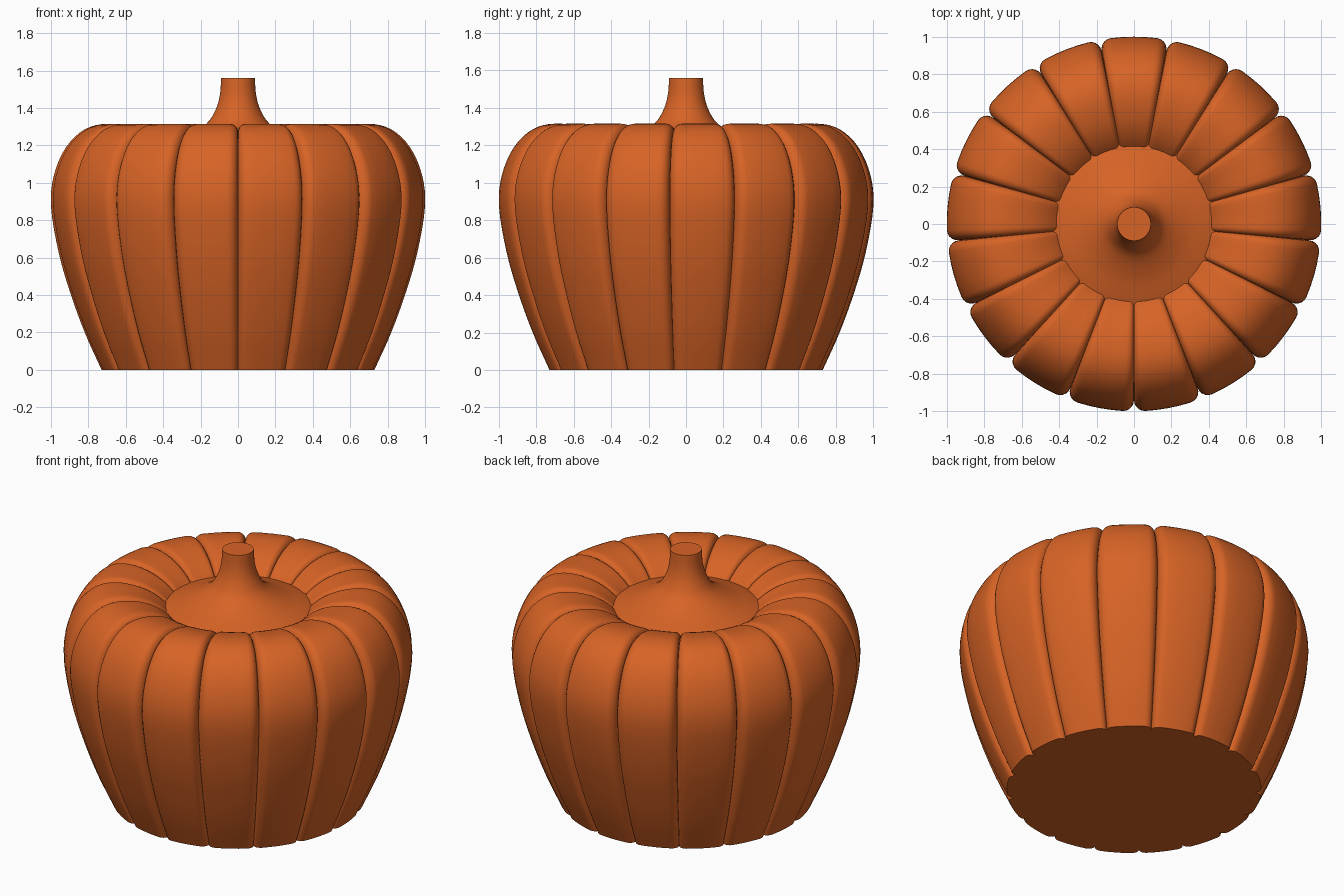
import bpy, bmesh, math
from mathutils import Vector

cube = bpy.data.objects.get("Cube")
if cube:
    bpy.data.objects.remove(cube, do_unlink=True)

LOBES = 17
HALF = math.pi / LOBES      # half the angle of one lobe
ROUND = 0.33                # corner radius as a share of the lobe's half width

orange = bpy.data.materials.new("pumpkin orange")
orange.use_nodes = True
colour = (0.68, 0.125, 0.019, 1)
orange.diffuse_color = colour
orange.node_tree.nodes["Principled BSDF"].inputs["Base Color"].default_value = colour


def smooth_path(points, steps):
    """Catmull-Rom curve through (radius, height) points."""
    pts = [Vector(p) for p in points]
    pts = [2 * pts[0] - pts[1]] + pts + [2 * pts[-1] - pts[-2]]
    path = []
    for a, b, c, d in zip(pts, pts[1:], pts[2:], pts[3:]):
        for i in range(steps):
            t = i / steps
            path.append(0.5 * (2 * b + (c - a) * t + (2 * a - 5 * b + 4 * c - d) * t ** 2
                               + (3 * b - a - 3 * c + d) * t ** 3))
    return path + [pts[-2]]


def lathe(name, rings, cap_first=False, cap_last=False):
    """Skin a stack of closed rings of points."""
    bm = bmesh.new()
    rows = [[bm.verts.new(p) for p in ring] for ring in rings]
    n = len(rows[0])
    for low, high in zip(rows, rows[1:]):
        for i in range(n):
            j = (i + 1) % n
            bm.faces.new((low[i], low[j], high[j], high[i]))
    if cap_first:
        bm.faces.new(rows[0][::-1])
    if cap_last:
        bm.faces.new(rows[-1])
    mesh = bpy.data.meshes.new(name)
    bm.to_mesh(mesh)
    bm.free()
    mesh.materials.append(orange)
    obj = bpy.data.objects.new(name, mesh)
    bpy.context.collection.objects.link(obj)
    bpy.ops.object.select_all(action='DESELECT')
    obj.select_set(True)
    bpy.context.view_layer.objects.active = obj
    bpy.ops.object.shade_smooth_by_angle(angle=math.radians(45))
    return obj


# Cross-section of a lobe: (position across it, inset in corner radii)
quarter = [math.pi / 2 * k / 5 for k in range(6)]
left_side = [(-1 + ROUND * (1 - math.cos(a)), 1 - math.sin(a)) for a in quarter]
middle = [(x * (1 - ROUND), 0) for x in (-0.5, 0, 0.5)]
right_side = [(-x, d) for x, d in reversed(left_side)]
lobe = left_side + middle + right_side[:-1]

# Ribbed body
outline = smooth_path([(0.73, 0), (0.82, 0.2), (0.90, 0.42), (0.96, 0.63), (1.0, 0.87),
                       (0.985, 1.04), (0.92, 1.19), (0.82, 1.285), (0.70, 1.315),
                       (0.56, 1.29), (0.45, 1.23), (0.36, 1.14)], 4)
body_rings = []
for i, p in enumerate(outline):
    along = (outline[min(i + 1, len(outline) - 1)] - outline[max(i - 1, 0)]).normalized()
    normal = Vector((along.y, max(0, -along.x)))
    ring = []
    for k in range(LOBES):
        for t, depth in lobe:
            angle = math.pi / 2 + HALF * (2 * k + t)
            q = p - normal * depth * ROUND * HALF * p.x
            ring.append((q.x * math.cos(angle), q.x * math.sin(angle), q.y))
    body_rings.append(ring)
lathe("ribbed_body", body_rings, cap_first=True)

# Stem flaring into the sunken top
flare = smooth_path([(0.50, 1.165), (0.40, 1.205), (0.28, 1.25), (0.17, 1.315),
                     (0.12, 1.39), (0.097, 1.47), (0.09, 1.56)], 4)
stem_rings = [[(p.x * math.cos(a), p.x * math.sin(a), p.y)
               for a in (math.tau * k / 48 for k in range(48))] for p in flare]
lathe("stem_and_top", stem_rings, cap_last=True)
